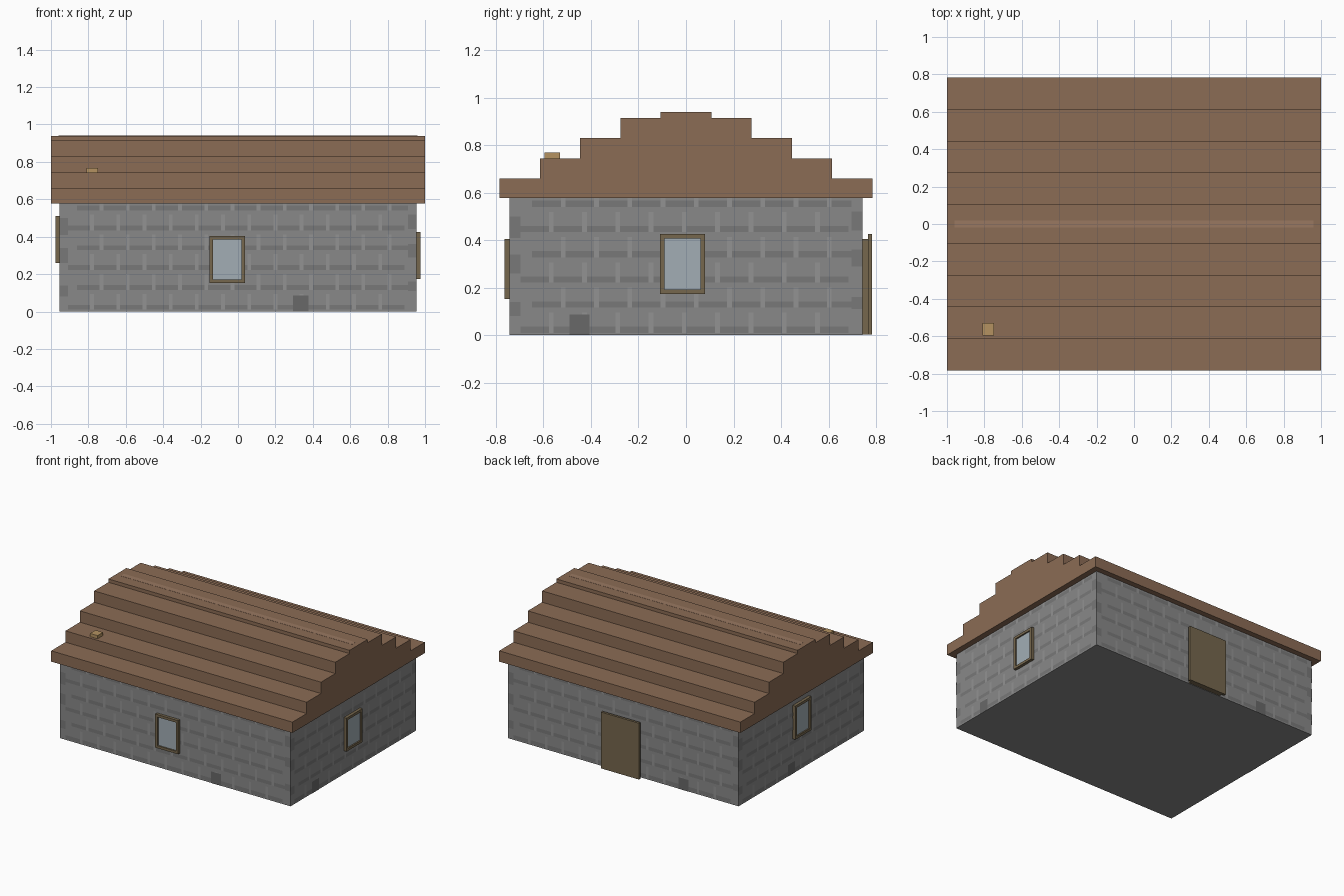
import bpy, bmesh
from mathutils import Vector

if "Cube" in bpy.data.objects:
    bpy.data.objects.remove(bpy.data.objects["Cube"])

HX, HY, WALL_H = 0.955, 0.742, 0.578


def material(name, rgb):
    m = bpy.data.materials.new(name)
    m.diffuse_color = (*rgb, 1)
    m.use_nodes = True
    m.node_tree.nodes["Principled BSDF"].inputs["Base Color"].default_value = m.diffuse_color
    return m


STONE = material("stone", (0.25, 0.25, 0.25))
DARK = material("dark_stone", (0.19, 0.19, 0.19))
LIGHT = material("light_stone", (0.29, 0.29, 0.29))
BLOCK = material("block_stone", (0.14, 0.14, 0.14))
ROOF = material("roof_brown", (0.26, 0.15, 0.09))
RIDGE = material("ridge_brown", (0.32, 0.19, 0.12))
WOOD = material("wood", (0.18, 0.135, 0.075))
GLASS = material("glass", (0.36, 0.42, 0.46))
TAN = material("tan", (0.46, 0.29, 0.12))

# Wall sides: outward normal, direction along the wall, half length
SIDES = {
    "front": (Vector((0, -1, 0)), Vector((1, 0, 0)), HX),
    "back": (Vector((0, 1, 0)), Vector((-1, 0, 0)), HX),
    "right": (Vector((1, 0, 0)), Vector((0, 1, 0)), HY),
    "left": (Vector((-1, 0, 0)), Vector((0, -1, 0)), HY),
}


def finish(name, bm, mat):
    me = bpy.data.meshes.new(name)
    bm.to_mesh(me)
    bm.free()
    me.materials.append(mat)
    ob = bpy.data.objects.new(name, me)
    bpy.context.collection.objects.link(ob)
    return ob


def add_box(bm, a, b):
    lo = [min(p) for p in zip(a, b)]
    hi = [max(p) for p in zip(a, b)]
    for v in bmesh.ops.create_cube(bm, size=1)["verts"]:
        v.co = [hi[i] if v.co[i] > 0 else lo[i] for i in range(3)]


def box(name, a, b, mat):
    bm = bmesh.new()
    add_box(bm, a, b)
    return finish(name, bm, mat)


def on_wall(side, u, z, d):
    n, t, half = SIDES[side]
    return n * ((HY if half == HX else HX) + d) + t * u + Vector((0, 0, z))


def wall_boxes(name, side, rects, d0, d1, mat):
    bm = bmesh.new()
    for u0, u1, z0, z1 in rects:
        add_box(bm, on_wall(side, u0, z0, d0), on_wall(side, u1, z1, d1))
    return finish(name, bm, mat)


def wall_patches(name, side, rects, d, mat):
    bm = bmesh.new()
    for u0, u1, z0, z1 in rects:
        bm.faces.new([bm.verts.new(on_wall(side, u, z, d))
                      for u, z in ((u0, z0), (u1, z0), (u1, z1), (u0, z1))])
    return finish(name, bm, mat)


# Wall body
box("walls", (-HX, -HY, 0), (HX, HY, WALL_H), STONE)

# Stepped roof: half profile mirrored, extruded along x
steps = [(0.784, 0.578), (0.784, 0.659), (0.615, 0.659), (0.615, 0.744),
         (0.445, 0.744), (0.445, 0.829), (0.276, 0.829), (0.276, 0.914),
         (0.107, 0.914), (0.107, 0.939)]
profile = steps + [(-y, z) for y, z in reversed(steps)]
bm = bmesh.new()
cap = bm.faces.new([bm.verts.new((-1, y, z)) for y, z in profile])
ext = bmesh.ops.extrude_face_region(bm, geom=[cap])["geom"]
bmesh.ops.translate(bm, vec=(2, 0, 0),
                    verts=[v for v in ext if isinstance(v, bmesh.types.BMVert)])
bmesh.ops.recalc_face_normals(bm, faces=bm.faces)
finish("stepped_roof", bm, ROOF)

# Ridge strip and small roof vent
box("ridge_strip", (-0.96, -0.02, 0.92), (0.96, 0.02, 0.94), RIDGE)
box("roof_vent", (-0.81, -0.595, 0.74), (-0.748, -0.53, 0.768), TAN)

# Stone courses: dark bands with light upright joints, staggered per row
for side, (n, t, half) in SIDES.items():
    bands, joints = [], []
    edge = half - 0.045
    for row in range(6):
        z = 0.01 + row * 0.106
        u = -edge + (0.05 if row % 2 else 0.0)
        while u < edge - 0.03:
            bands.append((u, min(u + 0.12, edge), z, z + 0.026))
            if u + 0.14 < edge:
                joints.append((u + 0.12, u + 0.14, z, min(z + 0.085, WALL_H)))
            u += 0.14
    for z0, z1 in ((0.08, 0.14), (0.26, 0.34), (0.41, 0.5)):
        bands += [(-half, -edge, z0, z1), (edge, half, z0 + 0.03, z1 + 0.02)]
    wall_patches(side + "_stone_bands", side, bands, 0.0012, DARK)
    wall_patches(side + "_stone_joints", side, joints, 0.0012, LIGHT)

# One darker base block on each wall
for side, u in (("front", 0.295), ("right", -0.49), ("back", 0.46), ("left", -0.16)):
    wall_patches(side + "_base_block", side, [(u, u + 0.083, 0, 0.087)], 0.002, BLOCK)

# Windows: four frame bars and a pane
B = 0.019
for side, u0, u1, z0, z1 in (("front", -0.152, 0.038, 0.153, 0.405),
                             ("right", -0.109, 0.08, 0.174, 0.425),
                             ("left", -0.1, 0.09, 0.26, 0.512)):
    bars = [(u0, u1, z0, z0 + B), (u0, u1, z1 - B, z1),
            (u0, u0 + B, z0 + B, z1 - B), (u1 - B, u1, z0 + B, z1 - B)]
    wall_boxes(side + "_window_frame", side, bars, -0.005, 0.022, WOOD)
    wall_boxes(side + "_window_pane", side,
               [(u0 + B, u1 - B, z0 + B, z1 - B)], -0.005, 0.012, GLASS)

# Back door: inner slab and slightly larger outer leaf
wall_boxes("door_backing", "back", [(-0.135, 0.135, 0.003, 0.404)], -0.005, 0.023, WOOD)
wall_boxes("door_leaf", "back", [(-0.158, 0.158, 0.003, 0.425)], 0.023, 0.041, WOOD)
